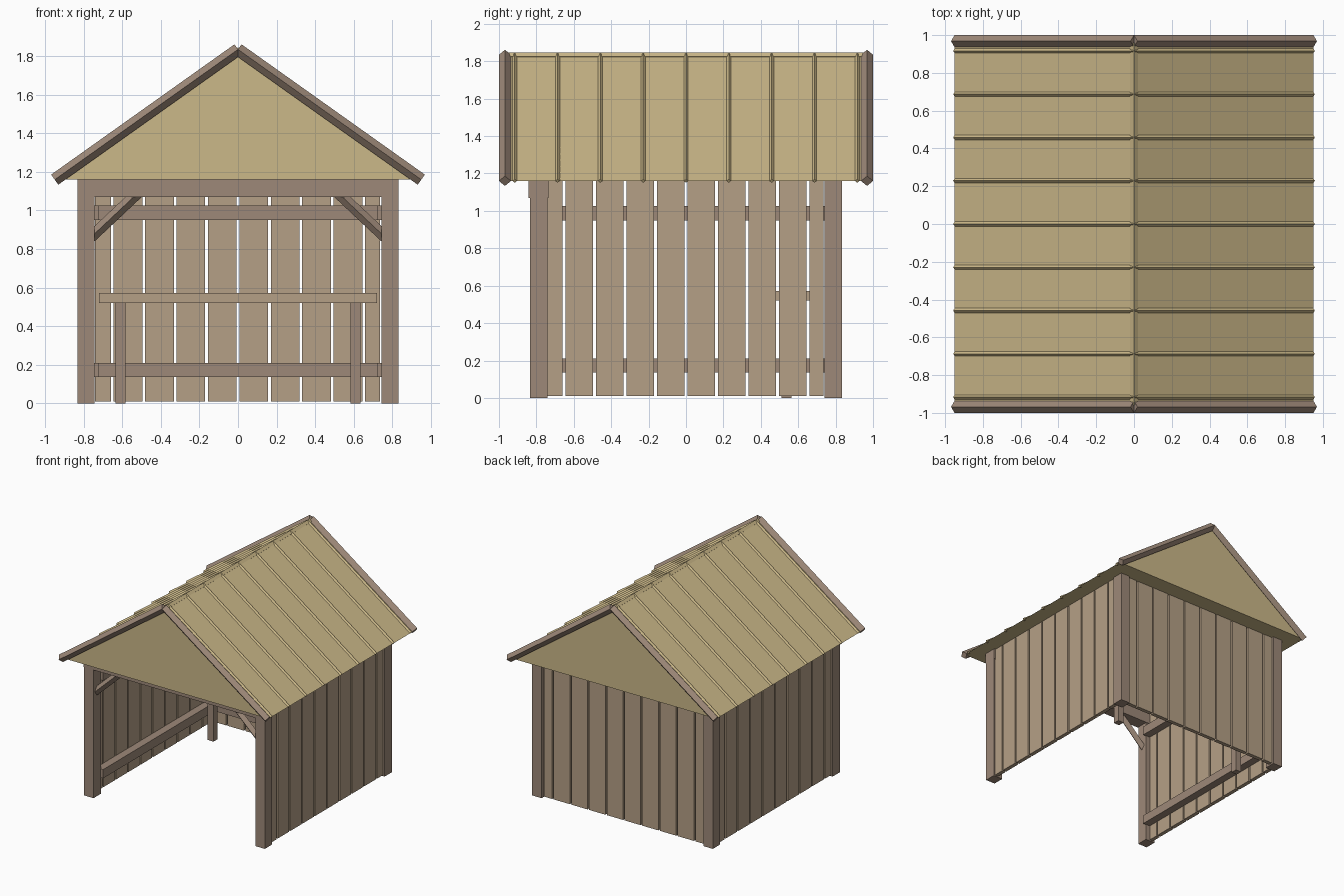
import bpy, bmesh, math
from mathutils import Vector, Matrix

if "Cube" in bpy.data.objects:
    bpy.data.objects.remove(bpy.data.objects["Cube"])


def material(name, rgb):
    m = bpy.data.materials.new(name)
    m.diffuse_color = (*rgb, 1)
    m.use_nodes = True
    m.node_tree.nodes["Principled BSDF"].inputs["Base Color"].default_value = m.diffuse_color
    return m


POST = material("dark_wood", (0.34, 0.25, 0.19))
BOARD = material("light_wood", (0.46, 0.35, 0.24))
ROOF = material("straw_roof", (0.60, 0.48, 0.25))


def finish(name, bm, mat):
    bmesh.ops.recalc_face_normals(bm, faces=bm.faces)
    me = bpy.data.meshes.new(name)
    bm.to_mesh(me)
    bm.free()
    me.materials.append(mat)
    ob = bpy.data.objects.new(name, me)
    bpy.context.collection.objects.link(ob)
    return ob


def box(name, x, y, z, mat):
    """Box from (min, max) ranges on each axis."""
    bm = bmesh.new()
    size = [r[1] - r[0] for r in (x, y, z)]
    mid = [(r[0] + r[1]) / 2 for r in (x, y, z)]
    bmesh.ops.create_cube(bm, size=1, matrix=Matrix.Translation(mid) @ Matrix.Diagonal((*size, 1)))
    return finish(name, bm, mat)


def bar(name, a, b, half, mat):
    """Square bar standing on its edge (diamond section) between two points."""
    a, b = Vector(a), Vector(b)
    d = (b - a).normalized()
    u = Vector((1, 0, 0)) if abs(d.y) > 0.9 else Vector((0, 1, 0))
    v = d.cross(u)
    bm = bmesh.new()
    rings = [[bm.verts.new(p + o * half) for o in (u, v, -u, -v)] for p in (a, b)]
    for i in range(4):
        j = (i + 1) % 4
        bm.faces.new((rings[0][i], rings[0][j], rings[1][j], rings[1][i]))
    for r in rings:
        bm.faces.new(r)
    return finish(name, bm, mat)


def span(a, b, sign):
    return tuple(sorted((a * sign, b * sign)))


EAVE_X, EAVE_Z, RIDGE_Z = 0.95, 1.16, 1.835

# Corner posts
for sx in (-1, 1):
    for sy in (-1, 1):
        box("corner_post", span(0.745, 0.832, sx), span(0.74, 0.835, sy), (0, EAVE_Z), POST)

# Front lintel and its corner braces
box("front_lintel", (-0.832, 0.832), (-0.842, -0.735), (1.07, EAVE_Z), POST)
for s in (-1, 1):
    bar("corner_brace", (0.775 * s, -0.79, 0.85), (0.52 * s, -0.79, 1.09), 0.029, POST)

# Wall boards: eight full boards and a narrow one at each end
PITCH, GAP = 0.163, 0.014
runs = [(PITCH * i + GAP / 2, PITCH * (i + 1) - GAP / 2) for i in range(-4, 4)]
runs += [(-0.742, -4 * PITCH - GAP / 2), (4 * PITCH + GAP / 2, 0.735)]
for r in runs:
    box("back_board", r, (0.785, 0.818), (0.01, EAVE_Z), BOARD)
    for s in (-1, 1):
        box("side_board", span(0.785, 0.818, s), r, (0.01, EAVE_Z), BOARD)

# Wall rails inside the boards
for z in ((0.137, 0.21), (0.95, 1.025)):
    box("back_rail", (-0.745, 0.745), (0.72, 0.785), z, POST)
    for s in (-1, 1):
        box("side_rail", span(0.72, 0.785, s), (-0.745, 0.745), z, POST)

# Bench against the back wall
box("bench_seat", (-0.72, 0.72), (0.48, 0.72), (0.52, 0.572), BOARD)
for s in (-1, 1):
    box("bench_leg", span(0.583, 0.636, s), (0.51, 0.565), (0, 0.52), POST)

# Solid gable roof
bm = bmesh.new()
ends = [[bm.verts.new((x, y, z)) for x, z in ((-EAVE_X, EAVE_Z), (EAVE_X, EAVE_Z), (0, RIDGE_Z))]
        for y in (-0.958, 0.958)]
for e in ends:
    bm.faces.new(e)
for i in range(3):
    j = (i + 1) % 3
    bm.faces.new((ends[0][i], ends[0][j], ends[1][j], ends[1][i]))
finish("gable_roof", bm, ROOF)

# Ridge strip, roof battens and barge boards
bar("ridge_strip", (0, -0.958, 1.826), (0, 0.958, 1.826), 0.02, ROOF)
for s in (-1, 1):
    for i in range(-4, 5):
        y = i * 0.229
        bar("roof_batten", (0, y, RIDGE_Z), (EAVE_X * s, y, EAVE_Z), 0.012, ROOF)
    for y in (-0.968, 0.968):
        bar("barge_board", (0, y, RIDGE_Z), (EAVE_X * s, y, EAVE_Z), 0.032, POST)
